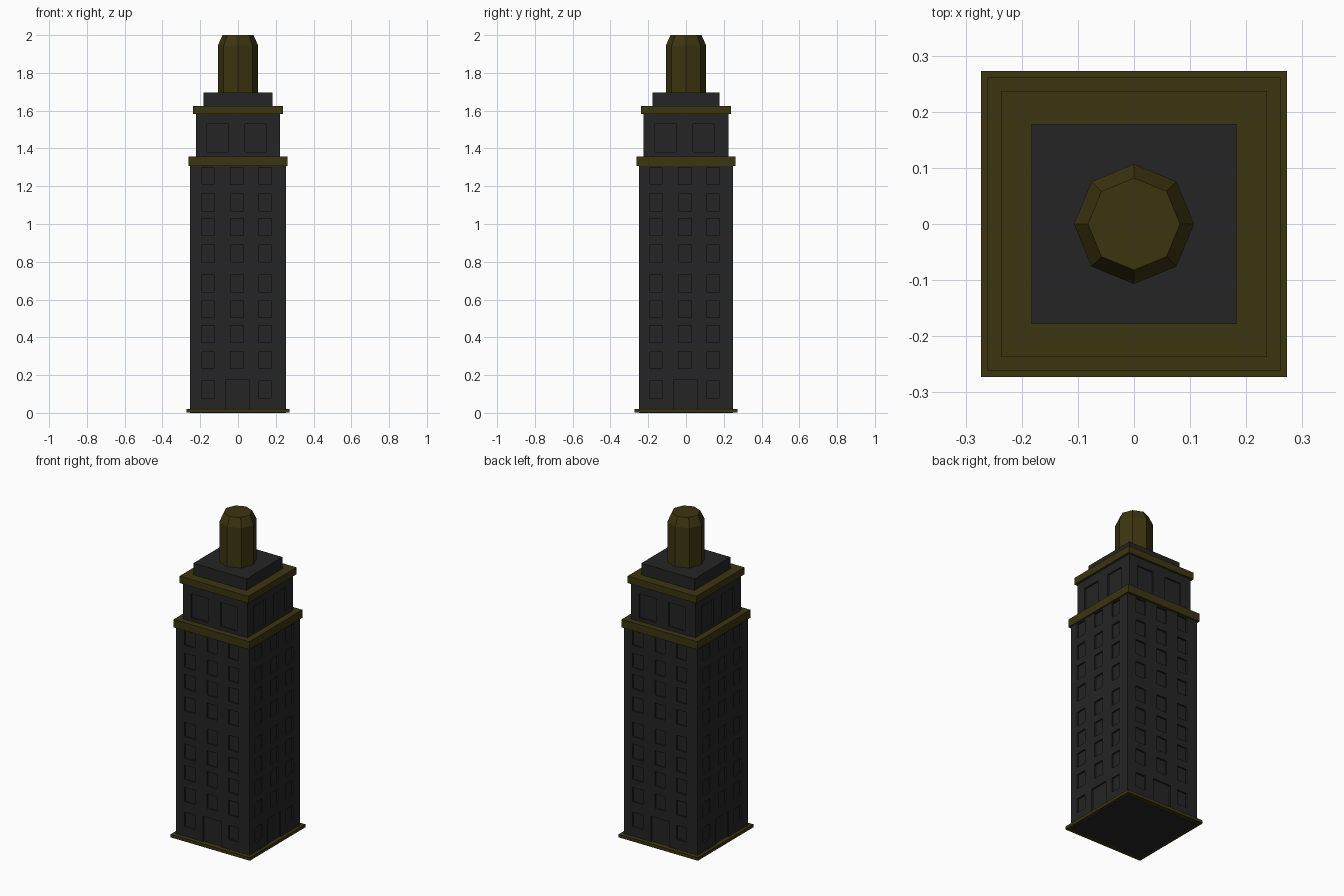
import bpy, bmesh, math
from mathutils import Matrix, Vector

if "Cube" in bpy.data.objects:
    bpy.data.objects.remove(bpy.data.objects["Cube"])


def material(name, rgb):
    m = bpy.data.materials.new(name)
    m.diffuse_color = (*rgb, 1)
    m.use_nodes = True
    m.node_tree.nodes["Principled BSDF"].inputs["Base Color"].default_value = m.diffuse_color
    return m


DARK = material("dark_stone", (0.018, 0.018, 0.0185))
GOLD = material("dark_gold", (0.045, 0.035, 0.005))


def finish(name, bm, mat):
    bmesh.ops.recalc_face_normals(bm, faces=bm.faces)
    me = bpy.data.meshes.new(name)
    bm.to_mesh(me)
    bm.free()
    me.materials.append(mat)
    ob = bpy.data.objects.new(name, me)
    bpy.context.collection.objects.link(ob)
    return ob


def add_box(bm, lo, hi, rot=None):
    lo, hi = Vector(lo), Vector(hi)
    mat = Matrix.Translation((lo + hi) / 2) @ Matrix.Diagonal((*(hi - lo), 1))
    bmesh.ops.create_cube(bm, size=1, matrix=(rot @ mat) if rot else mat)


def block(name, hx, hy, z0, z1, mat):
    bm = bmesh.new()
    add_box(bm, (-hx, -hy, z0), (hx, hy, z1))
    return finish(name, bm, mat)


def cut_openings(wall, hx, hy, openings, depth=0.01):
    """Recess the same openings (u0, u1, z0, z1) into all four sides."""
    bm = bmesh.new()
    for side in range(4):
        rot = Matrix.Rotation(side * math.pi / 2, 4, 'Z')
        d = hy if side % 2 == 0 else hx
        for u0, u1, z0, z1 in openings:
            add_box(bm, (u0, -d - 0.02, z0), (u1, -d + depth, z1), rot)
    cutter = finish(wall.name + "_cutter", bm, DARK)
    cutter.hide_render = True
    cutter.hide_set(True)
    mod = wall.modifiers.new("openings", 'BOOLEAN')
    mod.operation = 'DIFFERENCE'
    mod.solver = 'EXACT'
    mod.object = cutter
    # bake the recesses, then drop the cutter
    dg = bpy.context.evaluated_depsgraph_get()
    baked = bpy.data.meshes.new_from_object(wall.evaluated_get(dg))
    wall.modifiers.clear()
    wall.data = baked
    bpy.data.objects.remove(cutter)


# main shaft with rows of windows and a door on each side
columns = [(-0.194, -0.124), (-0.041, 0.03), (0.109, 0.178)]
rows = [0.235, 0.373, 0.505, 0.64, 0.80, 0.94, 1.07, 1.21]
openings = [(a, b, z, z + 0.09) for z in rows for a, b in columns]
openings += [(a, b, 0.08, 0.17) for a, b in (columns[0], columns[2])]
openings.append((-0.067, 0.058, 0.02, 0.177))
shaft = block("shaft", 0.254, 0.248, 0, 1.315, DARK)
cut_openings(shaft, 0.254, 0.248, openings)

# upper storey with two large windows per side
upper = block("upper_storey", 0.223, 0.225, 1.35, 1.59, DARK)
cut_openings(upper, 0.223, 0.225,
             [(-0.165, -0.05, 1.38, 1.53), (0.037, 0.152, 1.38, 1.53)])

# base plate and cornices
block("base_plate", 0.273, 0.273, 0.001, 0.02, GOLD)
block("lower_cornice", 0.261, 0.261, 1.308, 1.358, GOLD)
block("upper_cornice", 0.237, 0.237, 1.582, 1.625, GOLD)

# roof block
block("roof_block", 0.183, 0.178, 1.62, 1.697, DARK)

# octagonal turret with chamfered top
bm = bmesh.new()
rings = []
for r, z in [(0.107, 1.69), (0.107, 1.945), (0.082, 2.0)]:
    rings.append([bm.verts.new((r * math.cos(i * math.pi / 4),
                                r * math.sin(i * math.pi / 4), z))
                  for i in range(8)])
for a, b in zip(rings, rings[1:]):
    for i in range(8):
        j = (i + 1) % 8
        bm.faces.new((a[i], a[j], b[j], b[i]))
bm.faces.new(rings[0][::-1])
bm.faces.new(rings[-1])
finish("turret", bm, GOLD)
